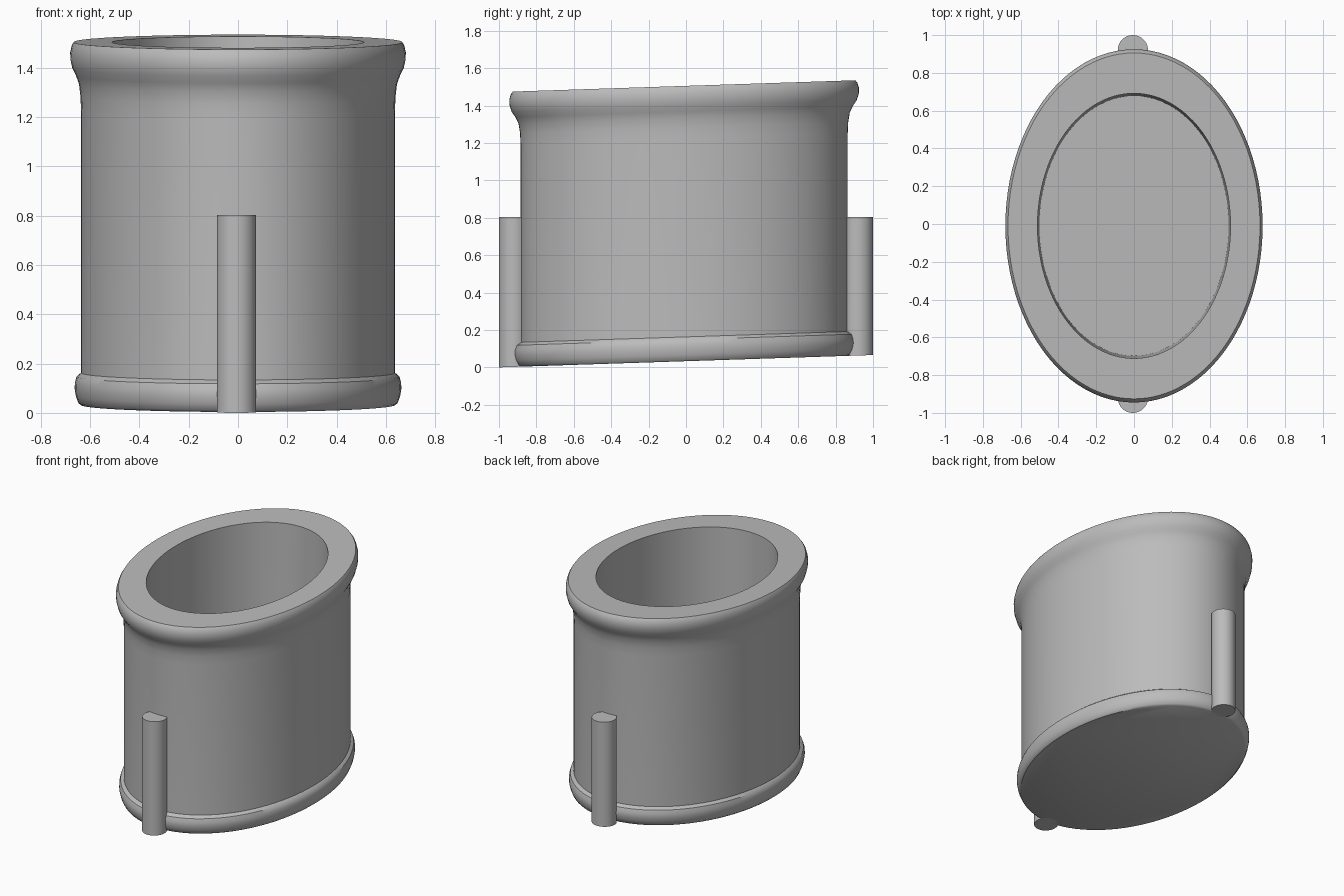
import bpy, bmesh, math

cube = bpy.data.objects.get("Cube")
if cube:
    bpy.data.objects.remove(cube, do_unlink=True)

SLOPE = 0.033       # tilt of the base and rim planes
STRETCH = 1.373     # oval length over width
CENTRE_Y = -0.01
SEGMENTS = 96

grey = bpy.data.materials.new("plain grey")
grey.use_nodes = True
colour = (0.5, 0.5, 0.5, 1)
grey.diffuse_color = colour
grey.node_tree.nodes["Principled BSDF"].inputs["Base Color"].default_value = colour


def tilt(y):
    return SLOPE * (y + 1)


def finish(name, bm):
    bmesh.ops.recalc_face_normals(bm, faces=bm.faces)
    mesh = bpy.data.meshes.new(name)
    bm.to_mesh(mesh)
    bm.free()
    mesh.materials.append(grey)
    obj = bpy.data.objects.new(name, mesh)
    bpy.context.collection.objects.link(obj)
    bpy.ops.object.select_all(action='DESELECT')
    obj.select_set(True)
    bpy.context.view_layer.objects.active = obj
    bpy.ops.object.shade_smooth_by_angle(angle=math.radians(35))
    return obj


def oval_vessel(name, profile):
    """Sweep a (half width, height) profile round an oval, capping both ends."""
    bm = bmesh.new()
    rings = []
    for r, z in profile:
        ring = []
        for i in range(SEGMENTS):
            a = 2 * math.pi * i / SEGMENTS
            y = CENTRE_Y + r * STRETCH * math.sin(a)
            ring.append(bm.verts.new((r * math.cos(a), y, z + tilt(y))))
        rings.append(ring)
    for low, high in zip(rings, rings[1:]):
        for i in range(SEGMENTS):
            j = (i + 1) % SEGMENTS
            bm.faces.new((low[i], low[j], high[j], high[i]))
    bm.faces.new(rings[0])
    bm.faces.new(rings[-1])
    return finish(name, bm)


def rod(name, y, radius=0.08, top=0.803):
    """Upright rod with a flat top and a base that follows the tilt."""
    bm = bmesh.new()
    bmesh.ops.create_cone(bm, cap_ends=True, segments=40,
                          radius1=radius, radius2=radius, depth=1)
    for v in bm.verts:
        high = v.co.z > 0
        v.co.x -= 0.006
        v.co.y += y
        v.co.z = top if high else tilt(v.co.y)
    return finish(name, bm)


# Vessel: foot band, straight wall, flared rim, then the hollow inside
oval_vessel("oval_vessel", [
    (0.638, 0), (0.648, 0.008), (0.658, 0.035), (0.663, 0.065), (0.662, 0.09),
    (0.655, 0.115), (0.637, 0.13),
    (0.637, 1.19), (0.639, 1.25), (0.645, 1.30), (0.657, 1.335),
    (0.672, 1.365), (0.68, 1.40), (0.681, 1.43), (0.675, 1.458), (0.667, 1.472),
    (0.511, 1.472), (0.501, 0.10),
])

# Rods at front and back
rod("front_rod", -0.92)
rod("back_rod", 0.92)
